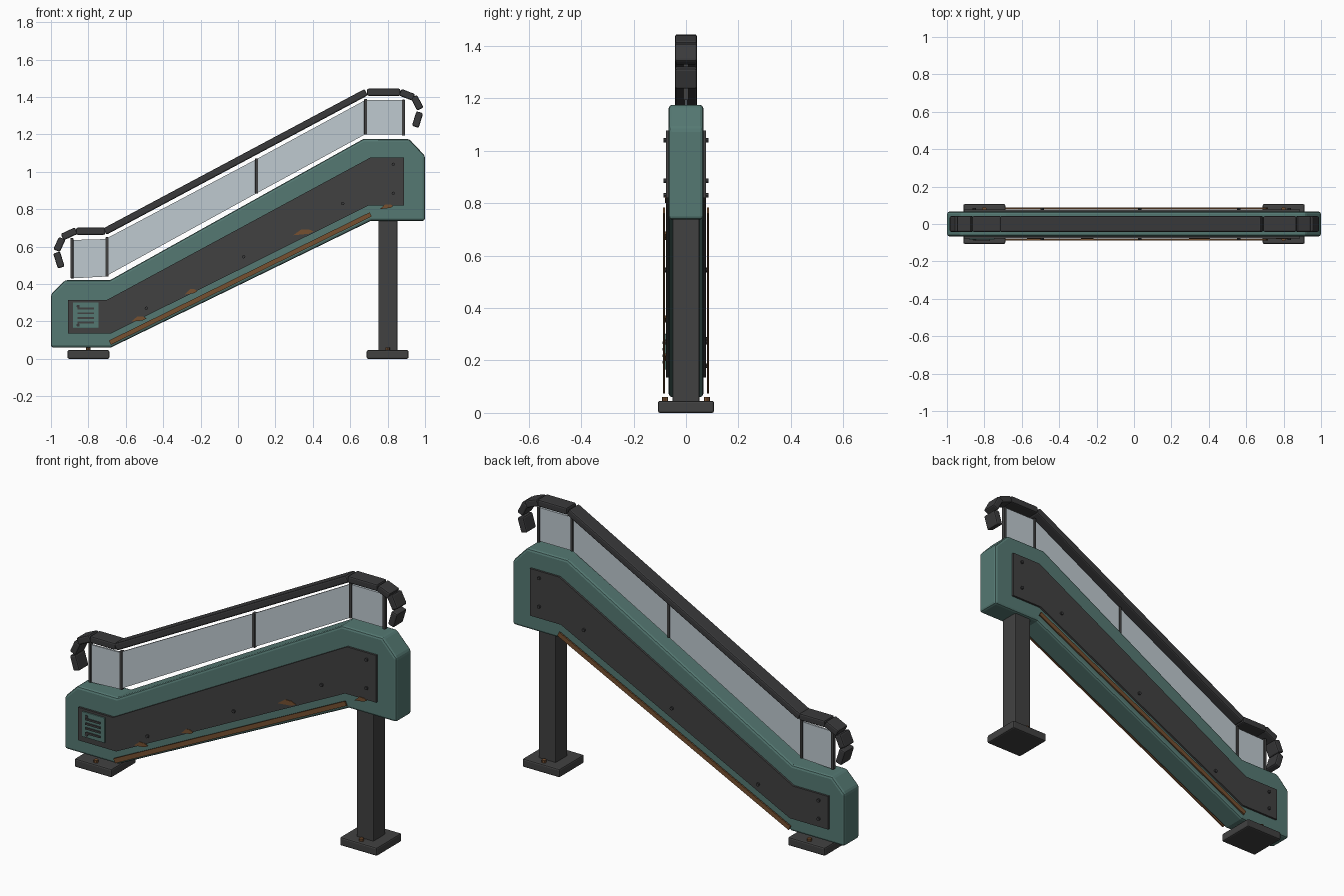
import bpy, bmesh, math
from mathutils import Vector

cube = bpy.data.objects.get("Cube")
if cube:
    bpy.data.objects.remove(cube, do_unlink=True)


def material(name, r, g, b):
    m = bpy.data.materials.new(name)
    m.use_nodes = True
    m.diffuse_color = (r, g, b, 1)
    m.node_tree.nodes["Principled BSDF"].inputs["Base Color"].default_value = (r, g, b, 1)
    return m


TEAL = material("teal paint", 0.09, 0.19, 0.17)
DARK = material("dark metal", 0.053, 0.053, 0.053)
RUBBER = material("black rubber", 0.042, 0.042, 0.044)
GLASS = material("pale glass", 0.52, 0.59, 0.63)
RUST = material("rust brown", 0.18, 0.08, 0.03)


def finish(name, bm, mat, bevel, segments):
    bmesh.ops.recalc_face_normals(bm, faces=bm.faces)
    mesh = bpy.data.meshes.new(name)
    bm.to_mesh(mesh)
    bm.free()
    mesh.materials.append(mat)
    ob = bpy.data.objects.new(name, mesh)
    bpy.context.collection.objects.link(ob)
    if bevel:
        mod = ob.modifiers.new("Bevel", "BEVEL")
        mod.width = bevel
        mod.segments = segments
    return ob


def prism(name, points, y0, y1, mat, bevel=0, segments=2):
    """Extrude an (x, z) outline from y0 to y1."""
    bm = bmesh.new()
    face = bm.faces.new([bm.verts.new((x, y0, z)) for x, z in points])
    side = bmesh.ops.extrude_face_region(bm, geom=[face])["geom"]
    moved = [v for v in side if isinstance(v, bmesh.types.BMVert)]
    bmesh.ops.translate(bm, verts=moved, vec=(0, y1 - y0, 0))
    return finish(name, bm, mat, bevel, segments)


def box(name, x0, x1, y0, y1, z0, z1, mat, bevel=0):
    return prism(name, [(x0, z0), (x1, z0), (x1, z1), (x0, z1)], y0, y1, mat, bevel)


def bar(name, a, b, thick, y0, y1, mat, bevel=0):
    """Rectangular bar between two (x, z) points."""
    a, b = Vector(a), Vector(b)
    d = (b - a).normalized() * thick / 2
    n = Vector((-d.y, d.x))
    return prism(name, [a - n, b - n, b + n, a + n], y0, y1, mat, bevel)


def bolt(name, loc, radius, depth, mat, upright=False):
    bm = bmesh.new()
    bmesh.ops.create_cone(bm, cap_ends=True, segments=8, radius1=radius,
                          radius2=radius, depth=depth)
    ob = finish(name, bm, mat, 0, 1)
    ob.location = loc
    if not upright:
        ob.rotation_euler.x = math.pi / 2


# Main truss body
prism("body", [(-1, 0.06), (-0.68, 0.06), (0.71, 0.737), (1, 0.737), (1, 1.085),
               (0.915, 1.175), (0.67, 1.175), (-0.685, 0.42), (-0.925, 0.42),
               (-1, 0.345)], -0.066, 0.066, TEAL, 0.013)

# Side panels, trim rails and bolts on both sides
panel = [(-0.91, 0.135), (-0.68, 0.135), (0.70, 0.82), (0.887, 0.82),
         (0.887, 1.077), (0.71, 1.077), (-0.70, 0.315), (-0.91, 0.315)]
bolts = [(0.83, 1.04), (0.83, 0.885), (0.56, 0.83), (0.03, 0.545),
         (-0.49, 0.27), (-0.855, 0.28), (-0.855, 0.18)]
for label, s in (("front", -1), ("back", 1)):
    prism(label + "_panel", panel, s * 0.064, s * 0.077, DARK)
    bar(label + "_trim_rail", (-0.685, 0.086), (0.71, 0.772), 0.025,
        s * 0.08, s * 0.088, RUST)
    for i, (x, z) in enumerate(bolts):
        bolt(f"{label}_bolt_{i}", (x, s * 0.08, z), 0.009, 0.012, RUBBER)

# Vent with slats on the front
box("vent_plate", -0.882, -0.745, -0.084, -0.076, 0.165, 0.302, TEAL, 0.002)
for i in range(4):
    z = 0.193 + i * 0.025
    box(f"vent_slat_{i}", -0.858, -0.77, -0.09, -0.083, z - 0.005, z + 0.005, DARK)

# Rust patches along the lower edge of the front panel
for i, (x, z, w, h) in enumerate([(-0.53, 0.212, 0.042, 0.014), (-0.25, 0.358, 0.034, 0.014),
                                  (0.35, 0.676, 0.055, 0.016), (0.795, 0.813, 0.037, 0.013)]):
    prism(f"rust_patch_{i}", [(x - w, z - h), (x + w * 0.5, z - h * 0.5), (x + w, z + h * 0.3),
                              (x + w * 0.5, z + h), (x - w * 0.2, z + h)],
          -0.08, -0.076, RUST)

# Glass balustrade
for name, xa, la, ha, xb, lb, hb in [
        ("lower_glass", -0.885, 0.43, 0.635, -0.70, 0.44, 0.64),
        ("middle_glass_a", -0.70, 0.445, 0.645, 0.10, 0.885, 1.068),
        ("middle_glass_b", 0.10, 0.885, 1.068, 0.68, 1.2, 1.383),
        ("upper_glass", 0.68, 1.2, 1.383, 0.885, 1.2, 1.383)]:
    prism(name, [(xa, la), (xb, lb), (xb, hb), (xa, ha)], -0.005, 0.005, GLASS)
for i, (x, z0, z1) in enumerate([(-0.888, 0.43, 0.645), (-0.70, 0.44, 0.65), (0.10, 0.883, 1.072),
                                 (0.683, 1.198, 1.39), (0.885, 1.193, 1.385)]):
    box(f"glass_post_{i}", x - 0.008, x + 0.008, -0.011, 0.011, z0, z1, DARK, 0.003)

# Handrail, made of separate blocks with curled ends
for i, (a, b) in enumerate([
        ((-0.945, 0.488), (-0.97, 0.568)), ((-0.97, 0.578), (-0.94, 0.644)),
        ((-0.94, 0.65), (-0.865, 0.685)), ((-0.865, 0.682), (-0.71, 0.682)),
        ((-0.712, 0.68), (0.685, 1.425)), ((0.69, 1.425), (0.868, 1.425)),
        ((0.868, 1.425), (0.94, 1.397)), ((0.94, 1.402), (0.975, 1.335)),
        ((0.972, 1.318), (0.948, 1.24))]):
    bar(f"handrail_{i}", a, b, 0.038, -0.042, 0.042, RUBBER, 0.008)

# Support column, feet and anchor bolts
box("support_column", 0.75, 0.852, -0.051, 0.051, 0.04, 0.75, DARK, 0.005)
for label, x in (("lower", -0.8), ("upper", 0.8)):
    box(label + "_foot", x - 0.112, x + 0.112, -0.107, 0.107, 0, 0.046, DARK, 0.008)
    for side, y in (("front", -0.08), ("back", 0.08)):
        bolt(f"{label}_{side}_anchor", (x, y, 0.05), 0.012, 0.02, RUST, True)
